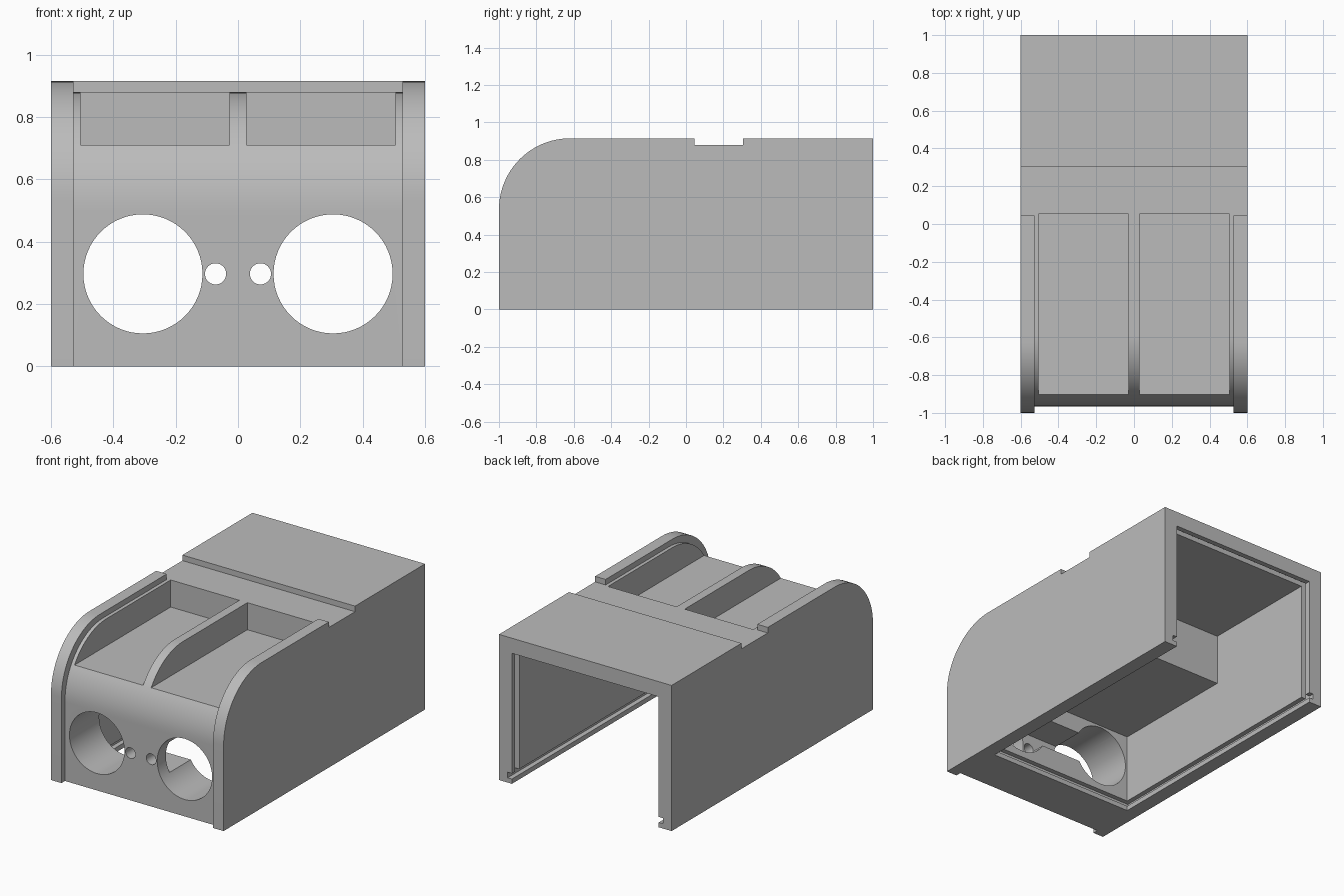
import bpy
import bmesh
from math import sin, cos, pi

cube = bpy.data.objects.get("Cube")
if cube:
    bpy.data.objects.remove(cube, do_unlink=True)

grey = bpy.data.materials.new("plain grey")
grey.use_nodes = True
colour = (0.5, 0.5, 0.5, 1)
grey.diffuse_color = colour
grey.node_tree.nodes["Principled BSDF"].inputs["Base Color"].default_value = colour


def prism(name, profile, half_width):
    """Extrude a closed (y, z) outline across x."""
    bm = bmesh.new()
    face = bm.faces.new([bm.verts.new((-half_width, y, z)) for y, z in profile])
    out = bmesh.ops.extrude_face_region(bm, geom=[face])
    verts = [g for g in out["geom"] if isinstance(g, bmesh.types.BMVert)]
    bmesh.ops.translate(bm, verts=verts, vec=(2 * half_width, 0, 0))
    bmesh.ops.recalc_face_normals(bm, faces=bm.faces)
    mesh = bpy.data.meshes.new(name)
    bm.to_mesh(mesh)
    bm.free()
    obj = bpy.data.objects.new(name, mesh)
    bpy.context.collection.objects.link(obj)
    return obj


def box(name, x, y, z):
    obj = prism(name, [(y[0], z[0]), (y[1], z[0]), (y[1], z[1]), (y[0], z[1])], (x[1] - x[0]) / 2)
    obj.location.x = (x[0] + x[1]) / 2
    return obj


def bore(name, x, z, radius, y, sides):
    bpy.ops.mesh.primitive_cylinder_add(vertices=sides, radius=radius, depth=y[1] - y[0],
                                        location=(x, (y[0] + y[1]) / 2, z), rotation=(pi / 2, 0, 0))
    obj = bpy.context.object
    obj.name = name
    return obj


def rounded_front(front, top, radius=0.38, steps=24):
    """Quarter arc rising from the front face to the top face."""
    angles = [pi / 2 * i / steps for i in range(steps + 1)]
    return [(front + radius * (1 - cos(a)), top - radius * (1 - sin(a))) for a in angles]


# Outer shell with a rounded front and a shallow cross slot on top
NOTCH = 0.88
TOP = 0.915
shell = prism("housing", [(-1, 0)] + rounded_front(-1, TOP) +
              [(0.045, TOP), (0.045, NOTCH), (0.305, NOTCH), (0.305, TOP), (1, TOP), (1, 0)], 0.6)

# Lowered front panel between the side cheeks
cutters = [prism("panel_cutter", [(-1.1, -0.1), (-0.965, -0.1)] + rounded_front(-0.965, NOTCH) +
                 [(0.05, NOTCH), (0.05, 1.1), (-1.1, 1.1)], 0.527)]

# Hollow interior, open at the back and underneath
cutters.append(prism("cavity_cutter", [(-0.67, -0.1), (-0.67, 0.5), (0.156, 0.5), (0.156, 0.82),
                                       (1.1, 0.82), (1.1, -0.1)], 0.51))

# Recess between the two round openings
cutters.append(box("recess_cutter", (-0.17, 0.17), (-0.88, -0.6), (0.2, 0.39)))

# Grooves for the sliding bottom lid and the back panel
cutters.append(box("lid_groove_cutter", (-0.54, 0.54), (-0.7, 1.1), (0.03, 0.065)))
cutters.append(box("back_groove_cutter", (-0.54, 0.54), (0.927, 0.967), (0.04, 0.85)))

# Mirrored pockets, large openings and small holes
for side in (-1, 1):
    cutters.append(box("pocket_cutter", sorted((side * 0.028, side * 0.505)), (-1.2, 0.053), (0.71, 1.2)))
    cutters.append(bore("opening_cutter", side * 0.305, 0.297, 0.191, (-1.1, -0.6), 64))
    cutters.append(bore("small_hole_cutter", side * 0.072, 0.297, 0.034, (-1.1, -0.8), 32))

for cutter in cutters:
    mod = shell.modifiers.new(cutter.name, "BOOLEAN")
    mod.operation = "DIFFERENCE"
    mod.solver = "EXACT"
    mod.object = cutter

# Bake the cuts and drop the cutters
bpy.context.view_layer.update()
depsgraph = bpy.context.evaluated_depsgraph_get()
baked = bpy.data.meshes.new_from_object(shell.evaluated_get(depsgraph))
shell.modifiers.clear()
shell.data = baked
for cutter in cutters:
    bpy.data.objects.remove(cutter, do_unlink=True)

shell.data.materials.clear()
shell.data.materials.append(grey)
bpy.ops.object.select_all(action="DESELECT")
shell.select_set(True)
bpy.context.view_layer.objects.active = shell
bpy.ops.object.shade_smooth_by_angle()
